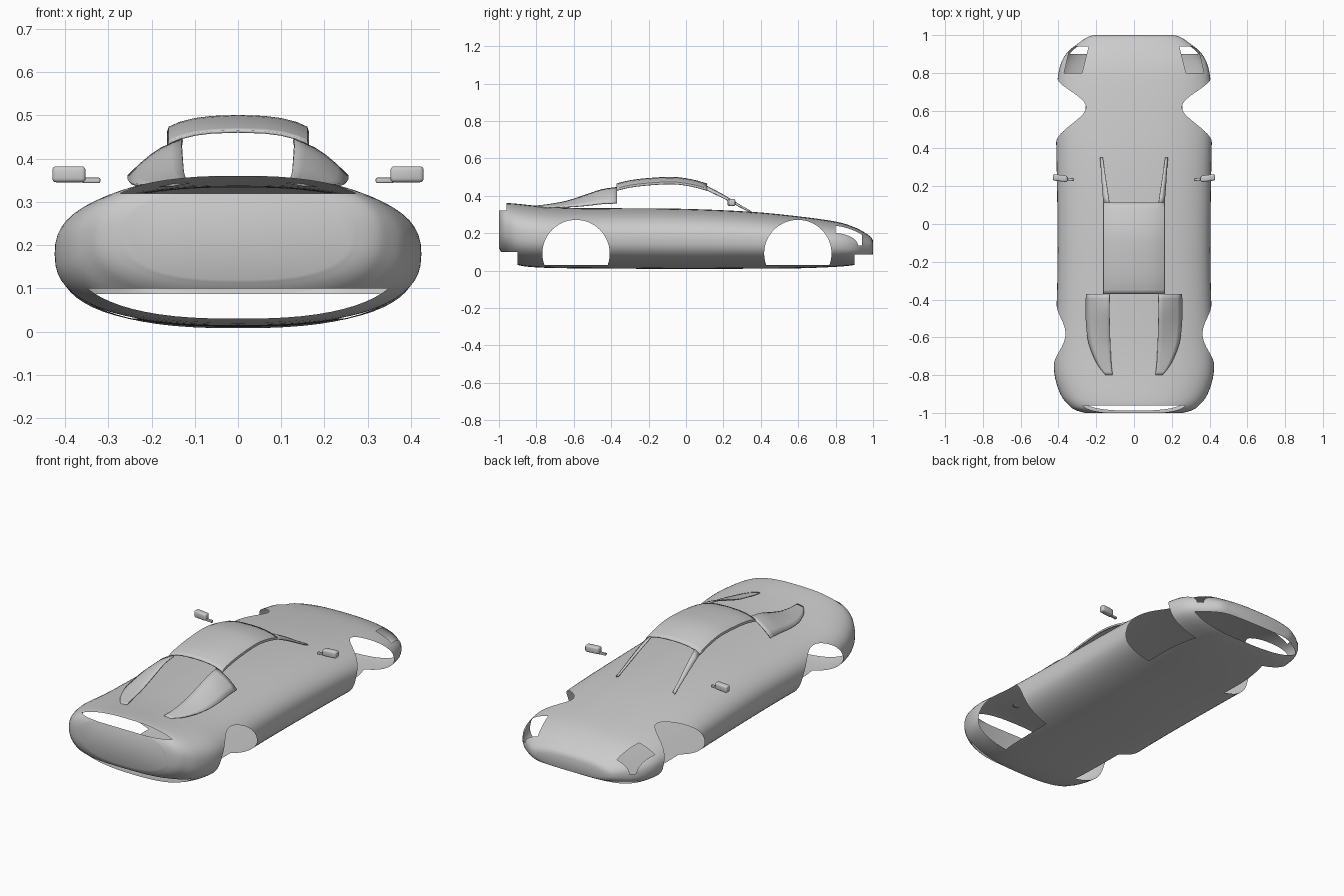
import bpy, bmesh, math
from mathutils import Vector
from mathutils.bvhtree import BVHTree

if "Cube" in bpy.data.objects:
    bpy.data.objects.remove(bpy.data.objects["Cube"])


def make_object(name, bm):
    bmesh.ops.recalc_face_normals(bm, faces=bm.faces)
    mesh = bpy.data.meshes.new(name)
    bm.to_mesh(mesh)
    bm.free()
    ob = bpy.data.objects.new(name, mesh)
    bpy.context.collection.objects.link(ob)
    return ob


def smooth(ob, degrees=40):
    bpy.ops.object.select_all(action='DESELECT')
    ob.select_set(True)
    bpy.context.view_layer.objects.active = ob
    bpy.ops.object.shade_smooth_by_angle(angle=math.radians(degrees))


def refine(rows, steps):
    """Catmull-Rom interpolation of equally long tuples."""
    p = [Vector(r) for r in rows]
    p = [2 * p[0] - p[1]] + p + [2 * p[-1] - p[-2]]
    out = []
    for i in range(1, len(p) - 2):
        a, b, c, d = p[i - 1:i + 3]
        for k in range(steps):
            t = k / steps
            out.append(0.5 * (2 * b + (c - a) * t + (2 * a - 5 * b + 4 * c - d) * t ** 2
                              + (3 * b - a - 3 * c + d) * t ** 3))
    return out + [p[-2]]


def loft(name, sections, closed=False):
    bm = bmesh.new()
    rings = [[bm.verts.new(co) for co in s] for s in sections]
    n = len(rings[0])
    for a, b in zip(rings, rings[1:]):
        for i in range(n if closed else n - 1):
            j = (i + 1) % n
            bm.faces.new((a[i], a[j], b[j], b[i]))
    if closed:
        bm.faces.new(rings[0])
        bm.faces.new(rings[-1])
    return make_object(name, bm)


def prism(name, points, axis, lo, hi):
    """Polygon extruded along x (points are y,z) or z (points are x,y)."""
    def put(p, h):
        return (h, p[0], p[1]) if axis == 'x' else (p[0], p[1], h)
    return loft(name, [[put(p, lo) for p in points], [put(p, hi) for p in points]], True)


def rect(y0, y1, z0, z1):
    return [(y0, z0), (y1, z0), (y1, z1), (y0, z1)]


def sheet(name, sections, mirror=True):
    ob = loft(name, sections)
    if mirror:
        mod = ob.modifiers.new("mirror", 'MIRROR')
        mod.use_clip = True
    sol = ob.modifiers.new("thickness", 'SOLIDIFY')
    sol.thickness = 0.006
    sol.offset = 0
    smooth(ob)
    return ob


# Body: superellipse sections given as y, half width, bottom, top
stations = [
    (-1, .26, .12, .33), (-.985, .31, .095, .348), (-.96, .345, .07, .36),
    (-.9, .39, .03, .357), (-.78, .423, .016, .345), (-.6, .416, .012, .335),
    (-.3, .406, .01, .333), (0, .405, .008, .33), (.34, .41, .01, .315),
    (.6, .414, .012, .29), (.8, .40, .02, .262), (.9, .36, .03, .232),
    (.96, .29, .05, .2), (.99, .245, .07, .178), (1, .21, .088, .16)]


def body_section(y, w, z0, z1, count=64, power=2 / 2.5):
    pts = []
    for i in range(count):
        a = 2 * math.pi * i / count
        c, s = math.cos(a), math.sin(a)
        pts.append((w * math.copysign(abs(c) ** power, c), y,
                    (z0 + z1) / 2 + (z1 - z0) / 2 * math.copysign(abs(s) ** power, s)))
    return pts


body = loft("body", [body_section(*s) for s in refine(stations, 4)], True)

# Openings: wheel arches, bumper undersides, tail slot, headlights
cutters = []
for y in (-.588, .598):
    a0 = math.asin(-.06 / .18)
    arch = [(y + .18 * math.cos(a0 + (math.pi - 2 * a0) * i / 40),
             .091 + .18 * math.sin(a0 + (math.pi - 2 * a0) * i / 40)) for i in range(41)]
    cutters.append(prism("arch_cutter", arch, 'x', -1, 1))
cutters.append(prism("rear_under_cutter", rect(-1.2, -.9, -.1, .1), 'x', -1, 1))
cutters.append(prism("nose_under_cutter", rect(.9, 1.2, -.1, .087), 'x', -1, 1))
cutters.append(prism("tail_slot_cutter", rect(-1.2, -.96, .32, .5), 'x', -.29, .29))
for s in (-1, 1):
    lamp = [(s * x, y) for x, y in ((.275, .80), (.37, .80), (.338, .94), (.24, .94))]
    cutters.append(prism("headlight_cutter", lamp, 'z', .135, .5))

source = bmesh.new()
source.from_mesh(body.data)
skin = BVHTree.FromBMesh(source)
source.free()
for c in cutters:
    c.hide_render = True
    mod = body.modifiers.new("cut", 'BOOLEAN')
    mod.operation = 'DIFFERENCE'
    mod.solver = 'EXACT'
    mod.object = c
cut_mesh = bpy.data.meshes.new_from_object(
    body.evaluated_get(bpy.context.evaluated_depsgraph_get()))
body.modifiers.clear()
body.data = cut_mesh
for c in cutters:
    bpy.data.objects.remove(c)

# Keep only the outer skin so the openings stay open
bm = bmesh.new()
bm.from_mesh(body.data)
inner = [f for f in bm.faces if skin.find_nearest(f.calc_center_median())[3] > .004]
bmesh.ops.delete(bm, geom=inner, context='FACES')
bm.to_mesh(body.data)
bm.free()
smooth(body, 50)

# Roof panel: y, crown height
roof = refine([(-.37, .463), (-.3, .48), (-.2, .492), (-.07, .498), (.03, .485), (.112, .463)], 3)
half = [(0, 0), (.06, -.002), (.1, -.007), (.135, -.016), (.158, -.026), (.161, -.036)]
sheet("roof", [[(x, y, z + d) for x, d in half] for y, z in roof])

# Windscreen pillars: y, inner x, inner z, outer x, outer z
pillar = refine([(.112, .13, .450, .161, .430), (.2, .143, .403, .168, .388),
                 (.28, .155, .354, .173, .345), (.35, .165, .314, .178, .308)], 3)
sheet("windscreen_pillars", [[(xi, y, zi), ((xi + xo) / 2, y, (zi + zo) / 2 + .003), (xo, y, zo)]
                             for y, xi, zi, xo, zo in pillar])

# Rear buttresses: same layout
buttress = refine([(-.37, .128, .444, .253, .36), (-.45, .13, .432, .254, .357),
                   (-.54, .128, .402, .252, .347), (-.64, .125, .37, .237, .34),
                   (-.74, .12, .352, .195, .337), (-.80, .113, .345, .15, .339)], 3)
sections = []
for y, xi, zi, xo, zo in buttress:
    sections.append([(xi + (xo - xi) * t, y, zi + (zo - zi) * t + .012 * (zi - zo) / .08
                      * math.sin(math.pi * t)) for t in (0, .2, .4, .6, .8, 1)])
sheet("rear_buttresses", sections)


# Door mirrors: rounded housing on a small arm
def mirrored_box(name, center, size, bevel, turn):
    bm = bmesh.new()
    bmesh.ops.create_cube(bm, size=1)
    bmesh.ops.scale(bm, vec=size, verts=bm.verts)
    bmesh.ops.bevel(bm, geom=bm.edges[:], offset=bevel, segments=3, profile=.5, affect='EDGES')
    for v in bm.verts:
        x, y, z = v.co
        v.co = (center[0] + x, center[1] + y + turn * x, center[2] + z)
    ob = make_object(name, bm)
    ob.modifiers.new("mirror", 'MIRROR')
    smooth(ob)


mirrored_box("mirror_housings", (.391, .243, .364), (.077, .034, .037), .009, .12)
mirrored_box("mirror_arms", (.34, .237, .35), (.043, .014, .012), .003, .1)
